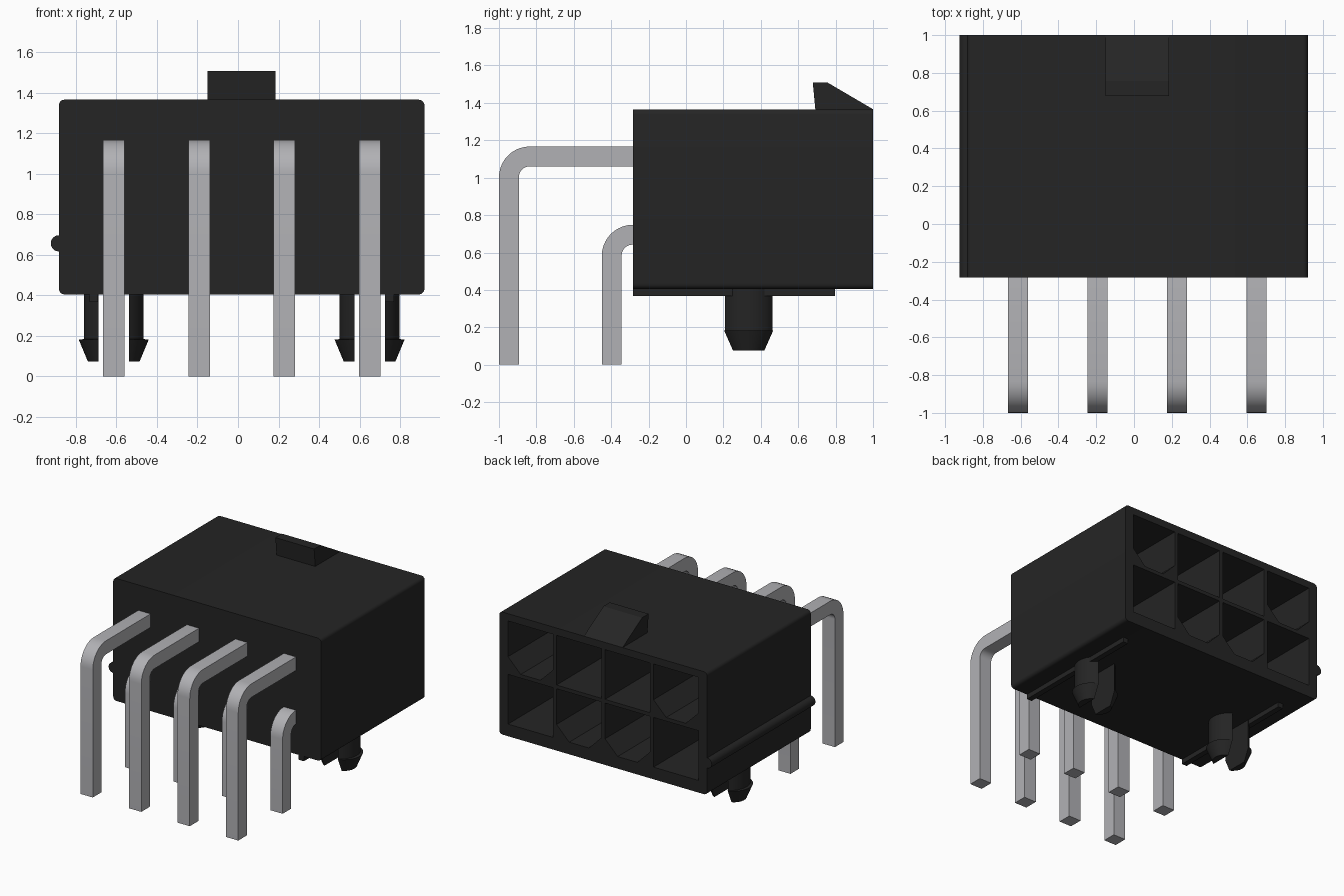
import bpy, bmesh
from math import sin, cos, pi, acos, radians

if "Cube" in bpy.data.objects:
    bpy.data.objects.remove(bpy.data.objects["Cube"])

CX = 0.018                                   # centre of the housing in x
PIN_X = [CX + 0.4208 * (i - 1.5) for i in range(4)]
ROW_Z = [0.695, 1.114]                       # lower and upper contact rows


def material(name, rgb):
    m = bpy.data.materials.new(name)
    m.diffuse_color = (*rgb, 1)
    m.use_nodes = True
    m.node_tree.nodes["Principled BSDF"].inputs["Base Color"].default_value = m.diffuse_color
    return m


BLACK = material("black plastic", (0.018, 0.018, 0.018))
METAL = material("tin metal", (0.44, 0.44, 0.46))


def finish(bm, name, mat, smooth=True):
    bmesh.ops.recalc_face_normals(bm, faces=bm.faces)
    me = bpy.data.meshes.new(name)
    bm.to_mesh(me)
    bm.free()
    ob = bpy.data.objects.new(name, me)
    bpy.context.collection.objects.link(ob)
    me.materials.append(mat)
    if smooth:
        bpy.ops.object.select_all(action='DESELECT')
        bpy.context.view_layer.objects.active = ob
        ob.select_set(True)
        bpy.ops.object.shade_smooth_by_angle(angle=radians(35))
    return ob


def loft(bm, rings):
    """Skin a list of equal-length closed rings and cap both ends."""
    vs = [[bm.verts.new(p) for p in r] for r in rings]
    n = len(vs[0])
    for a, b in zip(vs, vs[1:]):
        for i in range(n):
            j = (i + 1) % n
            bm.faces.new((a[i], a[j], b[j], b[i]))
    bm.faces.new(vs[0])
    bm.faces.new(vs[-1])


def along_y(bm, prof, y0, y1):               # prof holds (x, z)
    loft(bm, [[(x, y, z) for x, z in prof] for y in (y0, y1)])


def along_x(bm, prof, x0, x1):               # prof holds (y, z)
    loft(bm, [[(x, y, z) for y, z in prof] for x in (x0, x1)])


def arc(cx, cy, r, a0, a1, n):
    return [(cx + r * cos(radians(a0 + (a1 - a0) * i / n)),
             cy + r * sin(radians(a0 + (a1 - a0) * i / n))) for i in range(n + 1)]


# Housing block with rounded long edges
x0, x1, z0, z1, r = CX - 0.902, CX + 0.902, 0.405, 1.366, 0.028
outline = (arc(x1 - r, z1 - r, r, 0, 90, 5) + arc(x0 + r, z1 - r, r, 90, 180, 5)
           + arc(x0 + r, z0 + r, r, 180, 270, 5) + arc(x1 - r, z0 + r, r, 270, 360, 5))
bm = bmesh.new()
along_y(bm, outline, -0.284, 1.0)
housing = finish(bm, "housing", BLACK, False)

# Cavities: keyed ones have their lower corners cut off
bm = bmesh.new()
h, c = 0.195, 0.11
for row, z in enumerate(ROW_Z):
    for col, x in enumerate(PIN_X):
        keyed = (col in (1, 2)) == (row == 0)
        low = ([(-h, c - h), (c - h, -h), (h - c, -h), (h, c - h)] if keyed
               else [(-h, -h), (h, -h)])
        along_y(bm, [(x + u, z + v) for u, v in low + [(h, h), (-h, h)]], 0.0, 1.1)
cutter = finish(bm, "cavity_cutter", BLACK, False)
cutter.hide_render = True
mod = housing.modifiers.new("cavities", 'BOOLEAN')
mod.operation, mod.solver, mod.object = 'DIFFERENCE', 'EXACT', cutter
bpy.ops.object.select_all(action='DESELECT')
bpy.context.view_layer.objects.active = housing
housing.select_set(True)
bpy.ops.object.modifier_apply(modifier=mod.name)
bpy.data.objects.remove(cutter)
bpy.ops.object.shade_smooth_by_angle(angle=radians(35))

# Wedge-shaped latch on top
bm = bmesh.new()
along_x(bm, [(0.692, 1.36), (0.678, 1.508), (0.758, 1.508), (1.0, 1.366), (1.0, 1.36)],
        CX - 0.168, CX + 0.168)
finish(bm, "latch_ramp", BLACK, False)

# Round marker rail along the left side
bm = bmesh.new()
along_y(bm, arc(x0, 0.657, 0.04, 90, 270, 12), -0.284, 1.0)
finish(bm, "side_rail", BLACK)

# Standoff ribs under the housing
for side, s in (("left", -1), ("right", 1)):
    bm = bmesh.new()
    xc = CX + s * 0.73
    along_y(bm, [(xc - 0.022, 0.367), (xc + 0.022, 0.367),
                 (xc + 0.022, 0.41), (xc - 0.022, 0.41)], -0.284, 0.797)
    finish(bm, "standoff_rib_" + side, BLACK, False)


# Split snap pegs: two mirrored prongs, each a clipped shaft with a barbed tip
def prong_ring(px, s, radius, shift, z):
    a = acos((0.075 - shift) / radius) * 180 / pi
    return [(px + s * u, 0.335 + v, z) for u, v in arc(shift, 0, radius, -a, a, 16)]


for side, px in (("left", PIN_X[0]), ("right", PIN_X[3])):
    bm = bmesh.new()
    for s in (-1, 1):
        loft(bm, [prong_ring(px, s, 0.148, 0, 0.41),
                  prong_ring(px, s, 0.148, 0, 0.184),
                  prong_ring(px, s, 0.137, 0.036, 0.183),
                  prong_ring(px, s, 0.092, 0.036, 0.075)])
    finish(bm, "snap_peg_" + side, BLACK)

# Bent square pins, running through the back wall into the cavities
T = 0.106
for row, (z, y) in enumerate(zip(ROW_Z, (-0.45, -1.0))):
    top, ro, ri = z + T / 2, 0.165, 0.059
    prof = ([(y + T, 0), (y, 0)] + arc(y + ro, top - ro, ro, 180, 90, 10)
            + [(0.55, top), (0.6, z + 0.025), (0.6, z - 0.025), (0.55, top - T)]
            + arc(y + ro, top - ro, ri, 90, 180, 10))
    for i, x in enumerate(PIN_X):
        bm = bmesh.new()
        along_x(bm, prof, x - T / 2, x + T / 2)
        finish(bm, f"{('lower', 'upper')[row]}_pin_{i + 1}", METAL)
